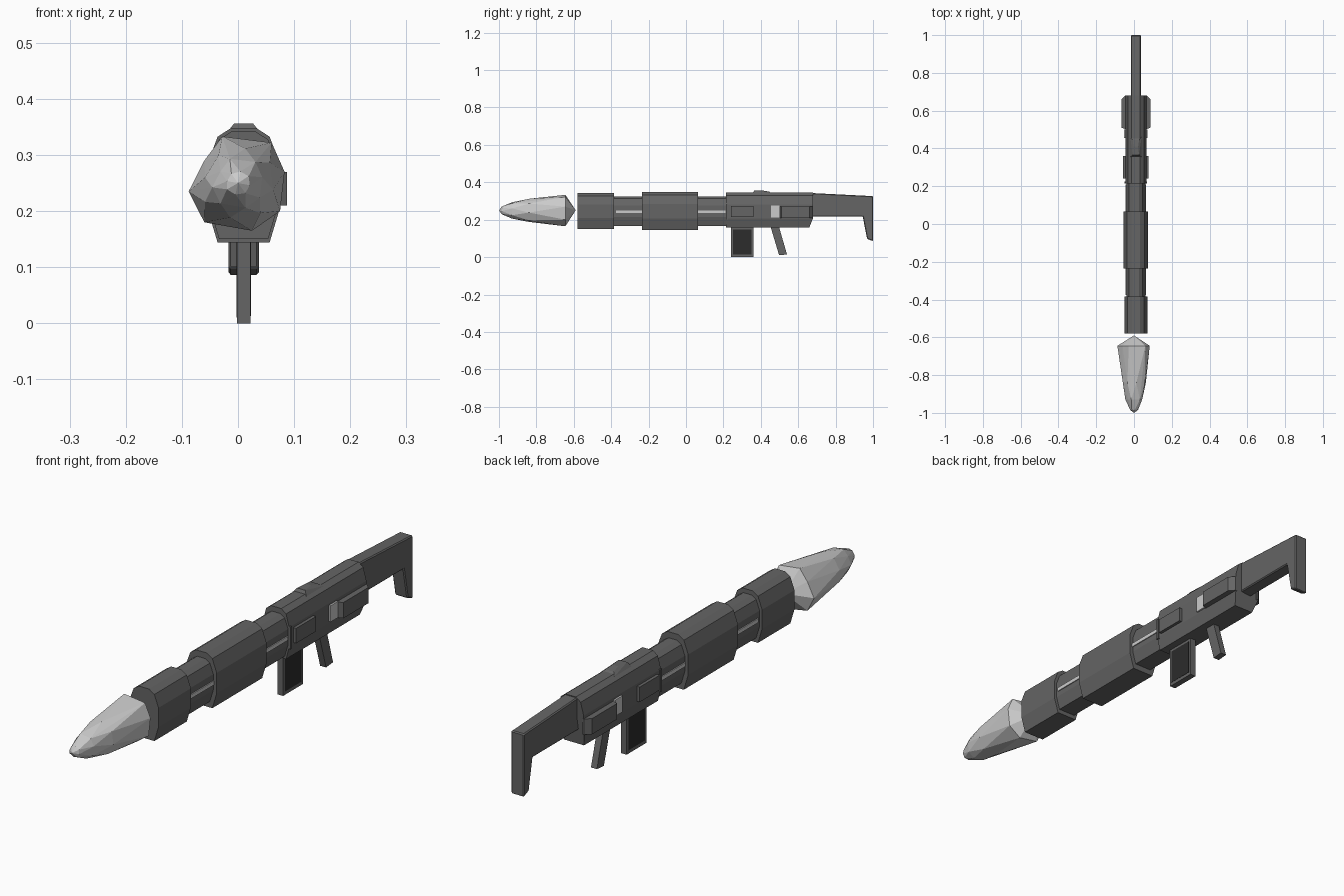
import bpy, bmesh, math
from mathutils import Vector

if "Cube" in bpy.data.objects:
    bpy.data.objects.remove(bpy.data.objects["Cube"])

CX, CZ = 0.01, 0.245     # axis of the launcher


def material(name, v):
    m = bpy.data.materials.new(name)
    m.diffuse_color = (v, v, v, 1)
    m.use_nodes = True
    m.node_tree.nodes["Principled BSDF"].inputs["Base Color"].default_value = m.diffuse_color
    return m


DARK = material("dark_grey", 0.13)
BLACK = material("black_grey", 0.025)
LIGHT = material("light_grey", 0.55)


def finish(name, bm, mat, bevel=0):
    bmesh.ops.recalc_face_normals(bm, faces=bm.faces)
    me = bpy.data.meshes.new(name)
    bm.to_mesh(me)
    bm.free()
    me.materials.append(mat)
    ob = bpy.data.objects.new(name, me)
    bpy.context.collection.objects.link(ob)
    if bevel:
        b = ob.modifiers.new("bevel", 'BEVEL')
        b.width, b.segments = bevel, 1
    return ob


def loft(name, rings, mat=DARK):
    """Skin a list of equal-length point rings and cap both ends."""
    bm = bmesh.new()
    vs = [[bm.verts.new(p) for p in r] for r in rings]
    n = len(vs[0])
    for a, b in zip(vs, vs[1:]):
        for i in range(n):
            bm.faces.new((a[i], a[(i + 1) % n], b[(i + 1) % n], b[i]))
    bm.faces.new(vs[0])
    bm.faces.new(vs[-1])
    return finish(name, bm, mat)


def section(y, half, lean=0):
    """Ten-sided tube section from its right half, mirrored."""
    pts = half + [(-x, z) for x, z in reversed(half)]
    return [(CX + x, y + lean * max(0, 0.21 - z), z) for x, z in pts]


def hull(name, pts, mat=DARK, bevel=0):
    bm = bmesh.new()
    for p in pts:
        bm.verts.new(p)
    bmesh.ops.convex_hull(bm, input=bm.verts)
    bmesh.ops.dissolve_limit(bm, angle_limit=0.02, verts=bm.verts, edges=bm.edges)
    return finish(name, bm, mat, bevel)


def box(name, x, y, z, mat=DARK, bevel=0):
    return hull(name, [(a, b, c) for a in x for b in y for c in z], mat, bevel)


def plate(name, profile, half_w, mat=DARK, bevel=0):
    """Side profile (y, z) extruded across x."""
    bm = bmesh.new()
    f = bm.faces.new([bm.verts.new((CX - half_w, y, z)) for y, z in profile])
    g = bmesh.ops.extrude_face_region(bm, geom=[f])
    for v in g["geom"]:
        if isinstance(v, bmesh.types.BMVert):
            v.co.x += 2 * half_w
    return finish(name, bm, mat, bevel)


FULL = [(0.022, 0.345), (0.045, 0.33), (0.063, 0.282), (0.063, 0.207), (0.045, 0.147)]


def scaled(k, kz=None):
    kz = kz or k
    return [(x * k, CZ + (z - CZ) * kz) for x, z in FULL]


# Tube parts
for name, y0, y1, k in (("muzzle", -0.58, -0.385, 0.97),
                        ("barrel", -0.40, 0.23, 0.8),
                        ("jacket", -0.235, 0.065, 1.03)):
    loft(name, [section(y0, scaled(k)), section(y1, scaled(k))])

# Receiver with slanted rear end
body = [(0.022, 0.345), (0.042, 0.33), (0.055, 0.282), (0.055, 0.207), (0.042, 0.158)]
loft("receiver", [section(0.215, body), section(0.68, body, -0.4)])
box("receiver_collar", (CX - 0.06, CX + 0.06), (0.215, 0.225), (0.2, 0.285))

# Side details, mirrored
for s, side in ((-1, "left"), (1, "right")):
    def X(*v):
        return [CX + s * a for a in v]
    for y0, y1 in ((-0.375, -0.235), (0.065, 0.21)):
        box(f"{side}_rod", X(0.045, 0.054), (y0, y1), (0.235, 0.25), LIGHT)
    box(f"{side}_panel", X(0.05, 0.067), (0.24, 0.36), (0.215, 0.272))
    a, b, c = X(0.05, 0.057, 0.077)
    hull(f"{side}_side_cover",
         [(x, y, z) for z in (0.21, 0.27)
          for x, y in ((a, 0.5), (c, 0.51), (c, 0.66), (b, 0.68), (a, 0.68))])
    box(f"{side}_latch", X(0.05, 0.062), (0.455, 0.5), (0.213, 0.275), LIGHT)

# Sight on top
hull("sight", [(CX + s * w, y, z) for s in (-1, 1) for w, y, z in
               ((0.03, 0.355, 0.34), (0.03, 0.46, 0.34), (0.017, 0.365, 0.356),
                (0.012, 0.41, 0.356), (0.017, 0.445, 0.35))])

# Shoulder stock
plate("stock", [(0.66, 0.343), (1.0, 0.326), (1.0, 0.085), (0.968, 0.098),
                (0.945, 0.217), (0.66, 0.217)], 0.027, bevel=0.004)

# Magazine with framed dark sides, and the grip
box("magazine", (CX - 0.012, CX + 0.012), (0.24, 0.36), (0.0, 0.17))
box("magazine_inset", (CX - 0.013, CX + 0.013), (0.25, 0.35), (0.013, 0.148), BLACK)
plate("grip", [(0.45, 0.17), (0.495, 0.17), (0.54, 0.014), (0.498, 0.01)], 0.0125)

# Faceted rocket: irregular outline scaled along a pointed profile
outline = [(-0.088, -0.015), (-0.06, 0.04), (-0.028, 0.083), (0.06, 0.072),
           (0.083, 0.02), (0.075, -0.05), (0.025, -0.085), (-0.06, -0.07)]
pts = [Vector((0, -1.0, 0.25)), Vector((0, -0.59, 0.25))]
for i, (y, k) in enumerate(((-0.985, 0.25), (-0.93, 0.52), (-0.84, 0.75), (-0.645, 1.0))):
    for (x0, z0), (x1, z1) in zip(outline, outline[1:] + outline[:1]):
        t = 0.5 * ((i + 1) % 2)
        g = 1.06 if t else 1.0
        pts.append(Vector(((x0 + (x1 - x0) * t) * k * g, y, 0.25 + (z0 + (z1 - z0) * t) * k * g)))
hull("rocket", pts, LIGHT)
